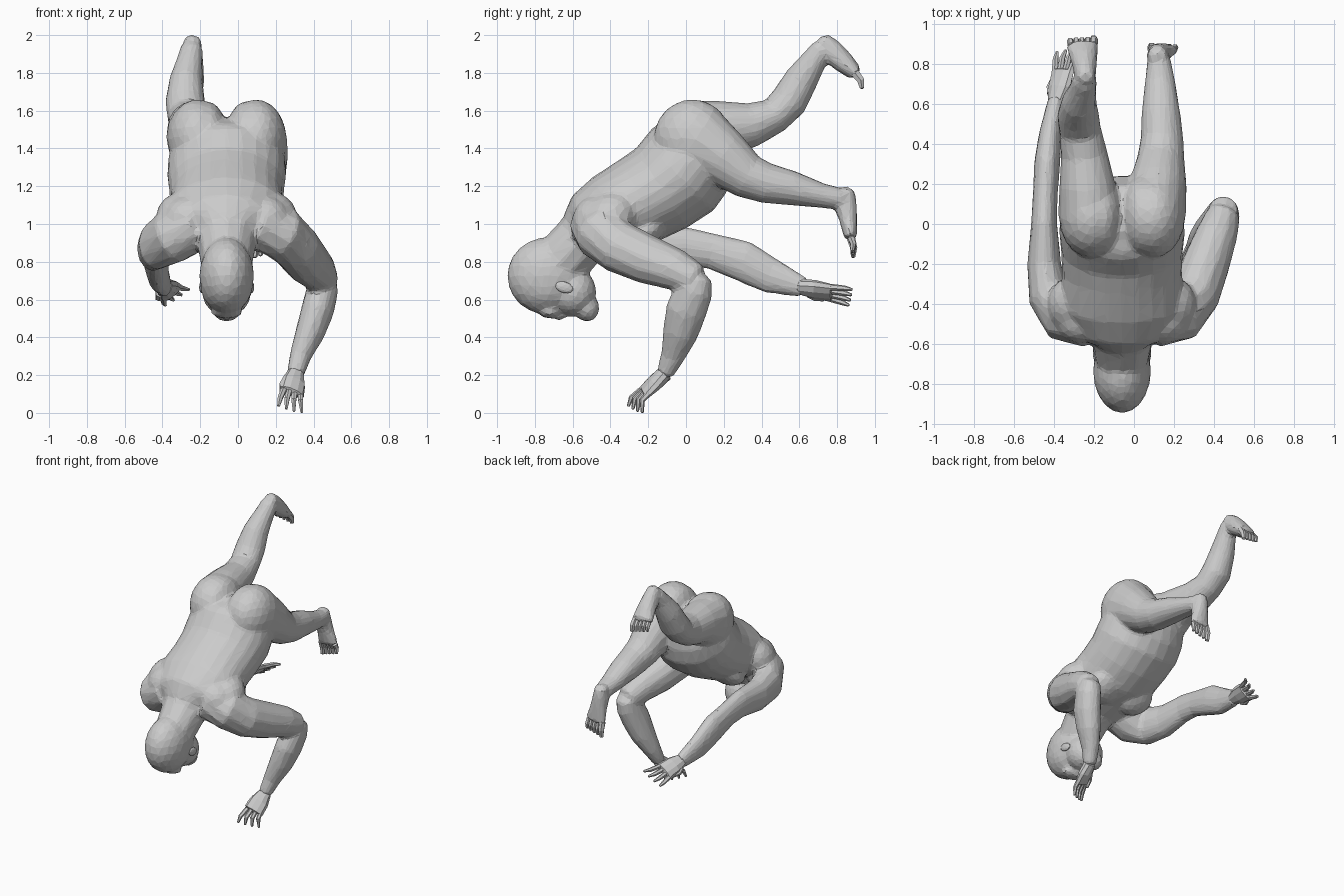
import bpy, bmesh
from math import cos, sin, tau
from mathutils import Vector, Matrix

CX = -0.06  # body mid-line


def tube(bm, pts, side=(1, 0, 0), n=12):
    """Closed limb: elliptical rings along (x, y, z, half width, half depth)."""
    c = [Vector(p[:3]) for p in pts]
    rings = []
    for i, p in enumerate(pts):
        t = (c[min(i + 1, len(c) - 1)] - c[max(i - 1, 0)]).normalized()
        u = Vector(side)
        u = (u - t * u.dot(t)).normalized()
        v = t.cross(u)
        rings.append([bm.verts.new(c[i] + u * p[3] * cos(tau * k / n) + v * p[4] * sin(tau * k / n))
                      for k in range(n)])
    for a, b in zip(rings, rings[1:]):
        for k in range(n):
            bm.faces.new((a[k], a[(k + 1) % n], b[(k + 1) % n], b[k]))
    for ring, i, j in ((rings[0], 0, 1), (rings[-1], -1, -2)):
        r = 0.5 * min(pts[i][3], pts[i][4])
        tip = bm.verts.new(c[i] + (c[i] - c[j]).normalized() * r)
        for k in range(n):
            bm.faces.new((ring[k], ring[(k + 1) % n], tip))


def ball(bm, loc, size, tilt=0.0, detail=3):
    m = Matrix.Translation(loc) @ Matrix.Rotation(tilt, 4, 'X') @ Matrix.Diagonal((*size, 1))
    bmesh.ops.create_icosphere(bm, subdivisions=detail, radius=1, matrix=m)


def finish(bm, name):
    bmesh.ops.recalc_face_normals(bm, faces=bm.faces)
    me = bpy.data.meshes.new(name)
    bm.to_mesh(me)
    bm.free()
    ob = bpy.data.objects.new(name, me)
    bpy.context.collection.objects.link(ob)
    return ob


body = bmesh.new()

# Torso and neck
torso = [(-.58, .95, .15, .12), (-.51, .995, .25, .18), (-.40, 1.06, .31, .21), (-.24, 1.13, .30, .24),
         (-.13, 1.19, .305, .25), (-.04, 1.26, .315, .265), (.02, 1.34, .31, .26), (.10, 1.42, .28, .20),
         (.14, 1.46, .20, .14)]
tube(body, [(CX, *p) for p in torso], n=24)
tube(body, [(CX, -.44, 1.03, .24, .17), (CX, -.56, .91, .16, .15), (CX, -.68, .78, .135, .15)])
ball(body, (CX, -.49, 1.04), (.26, .13, .15), .7)                 # top of the back
for s in (-1, 1):
    ball(body, (CX + s * .13, -.22, .96), (.13, .13, .08), .65)   # chest muscle
    ball(body, (CX + s * .16, -.41, 1.11), (.13, .15, .10), .7)   # shoulder blade
    ball(body, (CX + s * .235, -.41, 1.03), (.14, .16, .13), .6)  # side of back
    ball(body, (CX + s * .20, -.47, 1.02), (.14, .13, .13), .6)   # shoulder root
    ball(body, (CX + s * .155, .035, 1.455), (.16, .205, .205))   # buttock
    ball(body, (CX + s * .105, .04, 1.445), (.115, .205, .205))   # inner buttock
ball(body, (CX, -.07, 1.40), (.22, .13, .15), .7)                 # small of the back

# Head: skull, jaw, chin, brow and nose
ball(body, (CX, -.735, .725), (.145, .212, .205))
ball(body, (CX, -.74, .68), (.14, .15, .15))
ball(body, (CX, -.60, .64), (.13, .125, .13))
ball(body, (CX, -.525, .555), (.08, .067, .072))
ball(body, (CX, -.72, .535), (.085, .06, .035))
tube(body, [(CX, -.72, .53, .015, .02), (CX, -.67, .51, .025, .025), (CX, -.64, .53, .03, .025)])

# Bent arm (+x) and stretched arm (-x)
tube(body, [(.10, -.48, 1.00, .14, .14), (.23, -.45, .95, .14, .145), (.31, -.35, .875, .125, .14),
            (.36, -.20, .81, .12, .13), (.415, -.05, .755, .105, .11), (.45, .05, .70, .085, .09)])
tube(body, [(.45, .075, .72, .07, .07), (.447, .045, .65, .085, .10), (.42, .00, .54, .088, .11),
            (.38, -.03, .42, .078, .095), (.33, -.07, .30, .058, .065), (.305, -.11, .21, .047, .047)])
tube(body, [(-.22, -.48, 1.00, .14, .14), (-.35, -.45, .93, .14, .145), (-.43, -.36, .89, .102, .135),
            (-.45, -.20, .87, .085, .12), (-.45, .00, .88, .066, .105), (-.445, .14, .855, .062, .095),
            (-.435, .30, .805, .066, .11), (-.42, .45, .725, .057, .095), (-.39, .62, .665, .042, .055)])

# Lowered leg (+x) and raised leg (-x), buttock to ankle
tube(body, [(.10, -.03, 1.49, .13, .13), (.10, .05, 1.45, .16, .20), (.12, .20, 1.35, .145, .155),
            (.135, .33, 1.25, .118, .12), (.14, .43, 1.215, .107, .107), (.135, .56, 1.19, .097, .092),
            (.13, .72, 1.15, .075, .065), (.125, .83, 1.13, .058, .058)], n=16)
tube(body, [(-.22, -.03, 1.45, .13, .15), (-.22, .05, 1.46, .16, .20), (-.235, .20, 1.51, .14, .145),
            (-.25, .35, 1.525, .117, .118), (-.27, .47, 1.575, .105, .095), (-.28, .545, 1.65, .105, .10),
            (-.275, .61, 1.765, .088, .09), (-.255, .68, 1.87, .068, .068), (-.245, .725, 1.93, .06, .06)], n=16)

# Feet, heel to ball
feet = {"lowered": [(.115, .85, 1.18, .045, .045), (.12, .84, 1.11, .057, .065),
                    (.13, .858, 1.03, .062, .05), (.145, .872, .93, .08, .035)],
        "raised": [(-.24, .72, 1.975, .045, .045), (-.245, .765, 1.92, .057, .065),
                   (-.25, .83, 1.86, .068, .06), (-.26, .895, 1.80, .082, .042)]}
for pts in feet.values():
    tube(body, pts)

# Merge all the masses into one faceted skin
skin = finish(body, "body")
mod = skin.modifiers.new("merge", 'REMESH')
mod.mode = 'VOXEL'
mod.voxel_size = .013
mod = skin.modifiers.new("soften", 'SMOOTH')
mod.factor = .5
mod.iterations = 6
mod = skin.modifiers.new("facets", 'DECIMATE')
mod.ratio = .075

# Toes
for name, base, tip, inner in (("lowered", (.145, .872, .93), (.15, .885, .825), -1),
                               ("raised", (-.26, .895, 1.80), (-.262, .932, 1.72), 1)):
    bm = bmesh.new()
    for i in range(5):
        off = Vector((inner * (.062 - .031 * i), 0, 0))
        a, b = Vector(base) + off * .9, Vector(tip) + off
        b = b.lerp(a, .08 * i)
        r = .022 if i == 0 else .017
        mid = a.lerp(b, .6) + Vector((0, .008, .008))
        tube(bm, [(*a, r, r * 1.2), (*mid, r, r), (*b, r * .7, r * .6)], n=6)
    finish(bm, name + "_foot_toes")


def hand(name, wrist, knuckle, side, curl, reach, thumb_sign):
    """Flat palm, four curled fingers and a thumb."""
    w, k, s, c = Vector(wrist), Vector(knuckle), Vector(side).normalized(), Vector(curl)
    d = (k - w).normalized()
    bm = bmesh.new()
    tube(bm, [(*w, .044, .042), (*w.lerp(k, .5), .066, .038), (*k, .07, .025)], side=s, n=10)
    for i in range(4):
        f = 1.5 - i
        a = k + s * f * .033 - d * .01
        m = a + (d + s * f * .12) * reach * .55
        e = m + (d * .6 + s * f * .1 + c * (1 + .2 * f)) * reach * (.5 - .04 * abs(f))
        tube(bm, [(*a, .017, .018), (*m, .015, .015), (*e, .008, .008)], side=s, n=6)
    a = w.lerp(k, .35) + s * thumb_sign * .045
    m = a + (d * .6 + s * thumb_sign * .4 + c * .4) * .06
    e = m + (d * .9 + c * .4) * .05
    tube(bm, [(*a, .024, .024), (*m, .018, .018), (*e, .009, .009)], side=s, n=6)
    finish(bm, name)


hand("bent_arm_hand", (.305, -.11, .21), (.285, -.22, .11), (.85, .45, -.1), (.05, .3, -.6), .12, -1)
hand("stretched_arm_hand", (-.39, .60, .67), (-.355, .77, .635), (.75, .1, .55), (.2, 0, -.05), .14, -1)

# Ears
for s, name in ((-1, "left_ear"), (1, "right_ear")):
    bm = bmesh.new()
    ball(bm, (CX + s * .132, -.645, .665), (.014, .05, .03), -.3, 2)
    finish(bm, name)
